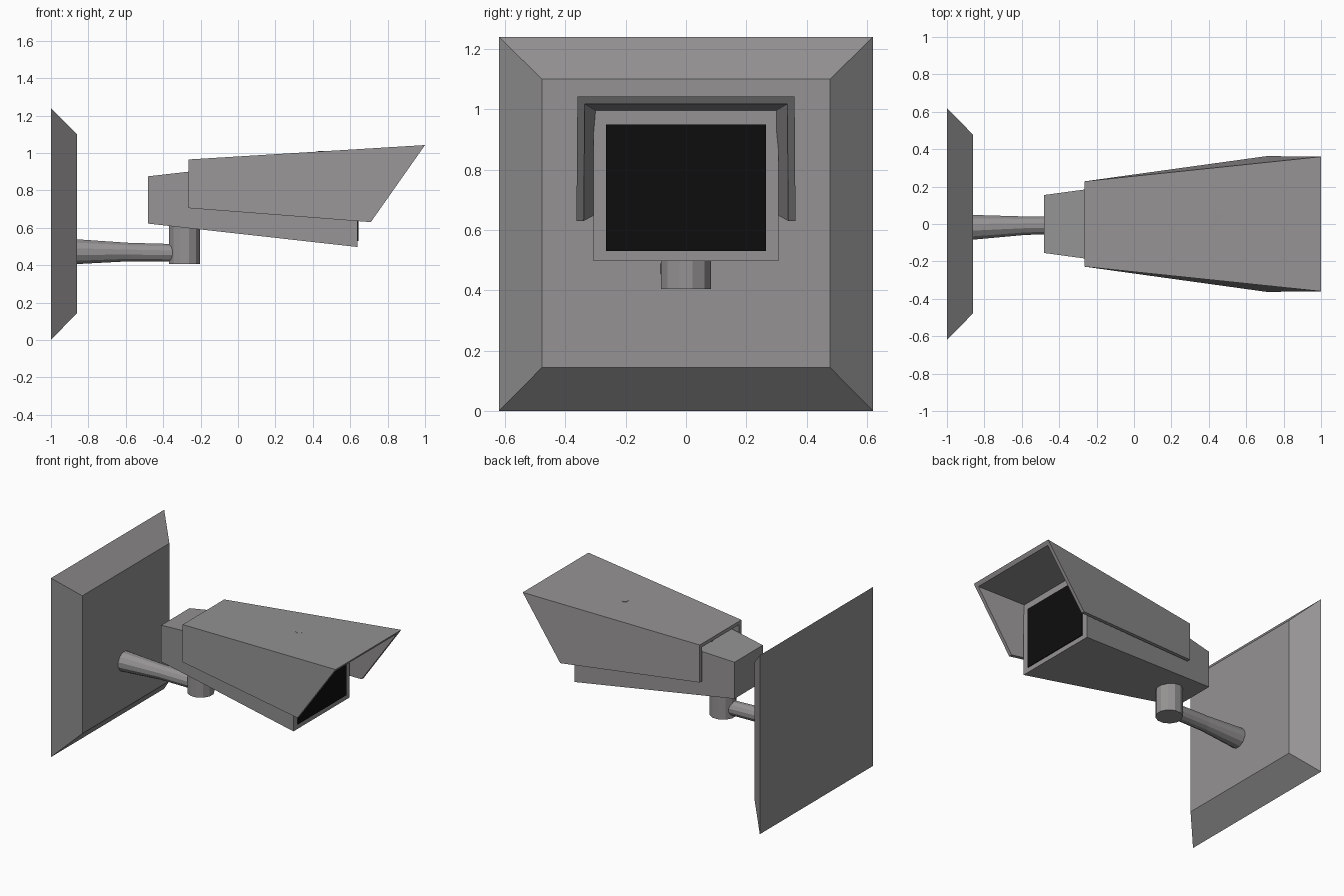
import bpy, bmesh, math
from mathutils import Vector

if "Cube" in bpy.data.objects:
    bpy.data.objects.remove(bpy.data.objects["Cube"])


def material(name, rgb):
    m = bpy.data.materials.new(name)
    m.diffuse_color = (*rgb, 1)
    m.use_nodes = True
    m.node_tree.nodes["Principled BSDF"].inputs["Base Color"].default_value = m.diffuse_color
    return m


grey = material("warm_grey", (0.30, 0.29, 0.29))
black = material("lens_black", (0.004, 0.004, 0.004))


def loft(name, sections, mat):
    """Join matching cross-sections with quads and cap both ends."""
    bm = bmesh.new()
    rings = [[bm.verts.new(p) for p in s] for s in sections]
    n = len(rings[0])
    for a, b in zip(rings, rings[1:]):
        for i in range(n):
            j = (i + 1) % n
            bm.faces.new((a[i], a[j], b[j], b[i]))
    bm.faces.new(rings[0])
    bm.faces.new(rings[-1])
    bmesh.ops.recalc_face_normals(bm, faces=bm.faces)
    me = bpy.data.meshes.new(name)
    bm.to_mesh(me)
    bm.free()
    me.materials.append(mat)
    ob = bpy.data.objects.new(name, me)
    bpy.context.collection.objects.link(ob)
    return ob


def rect(x, hy, z0, z1):
    return [(x, -hy, z0), (x, hy, z0), (x, hy, z1), (x, -hy, z1)]


def ring(center, r, axis, sides=12):
    pts = []
    for i in range(sides):
        a = 2 * math.pi * (i + 0.5) / sides
        c, s = r * math.cos(a), r * math.sin(a)
        off = (0, c, s) if axis == "x" else (c, s, 0)
        pts.append(Vector(center) + Vector(off))
    return pts


# Wall plate with bevelled rim
loft("wall_plate", [rect(-1.0, 0.62, 0.0, 1.24), rect(-0.86, 0.477, 0.145, 1.10)], grey)

# Flared arm from the wall to the post
loft("wall_arm", [ring((-0.87, -0.018, 0.472), 0.069, "x"),
                  ring((-0.58, -0.009, 0.470), 0.051, "x"),
                  ring((-0.32, -0.004, 0.465), 0.049, "x")], grey)

# Upright post under the body
loft("support_post", [ring((-0.285, 0, z), 0.086, "z") for z in (0.405, 0.66)], grey)

# Tapered camera body
loft("camera_body", [rect(-0.48, 0.155, 0.622, 0.875), rect(0.64, 0.307, 0.497, 1.003)], grey)

# Black front glass
loft("front_glass", [rect(0.636, 0.265, 0.53, 0.95), rect(0.645, 0.265, 0.53, 0.95)], black)


# Sun hood: U-shaped section, widening and raked at the front
def hood_section(x_top, x_low, y_top, y_low, z_top, z_low, t=0.024):
    outer = [(x_low, -y_low, z_low), (x_top, -y_top, z_top),
             (x_top, y_top, z_top), (x_low, y_low, z_low)]
    xi = x_top + (x_low - x_top) * t / (z_top - z_low)
    inner = [(x_low, y_low - t, z_low), (xi, y_top - t, z_top - t),
             (xi, -y_top + t, z_top - t), (x_low, -y_low + t, z_low)]
    return outer + inner


loft("sun_hood", [hood_section(-0.265, -0.265, 0.228, 0.228, 0.965, 0.705),
                  hood_section(1.0, 0.71, 0.36, 0.363, 1.042, 0.63)], grey)

# Small spacers holding the hood above the body
for i, (x, z) in enumerate(((-0.2, 0.89), (0.45, 0.965))):
    loft(f"hood_spacer_{i + 1}", [ring((x, 0.03, z), 0.025, "z", 8),
                                  ring((x, 0.03, z + 0.065 - 0.02 * i), 0.025, "z", 8)], grey)
